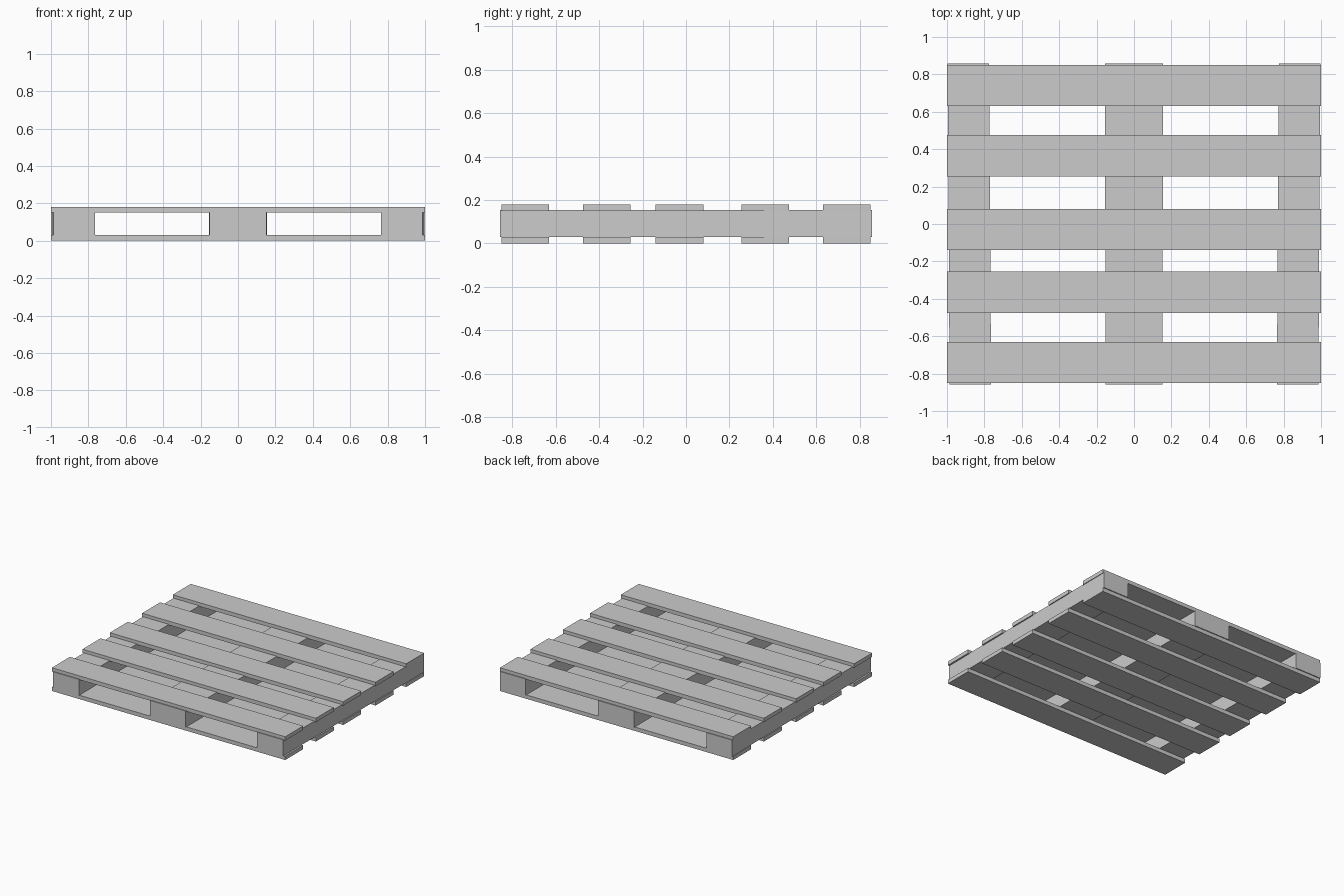
import bpy
import bmesh

cube = bpy.data.objects.get("Cube")
if cube:
    bpy.data.objects.remove(cube, do_unlink=True)

wood = bpy.data.materials.new("weathered_grey")
wood.use_nodes = True
grey = (0.6, 0.6, 0.6, 1)
wood.diffuse_color = grey
wood.node_tree.nodes["Principled BSDF"].inputs["Base Color"].default_value = grey


def plank(name, front, back, y0, y1, z0, z1):
    """Plank whose x range runs from front at y0 to back at y1."""
    bm = bmesh.new()
    rings = []
    for y, (xa, xb) in ((y0, front), (y1, back)):
        corners = ((xa, z0), (xb, z0), (xb, z1), (xa, z1))
        rings.append([bm.verts.new((x, y, z)) for x, z in corners])
    near, far = rings
    bm.faces.new(near)
    bm.faces.new(far[::-1])
    for i in range(4):
        j = (i + 1) % 4
        bm.faces.new((near[j], near[i], far[i], far[j]))
    bmesh.ops.recalc_face_normals(bm, faces=bm.faces)
    mesh = bpy.data.meshes.new(name)
    bm.to_mesh(mesh)
    bm.free()
    mesh.materials.append(wood)
    obj = bpy.data.objects.new(name, mesh)
    bpy.context.collection.objects.link(obj)


# Deck boards, above and below
for i, y in enumerate((-0.74, -0.365, -0.03, 0.365, 0.74)):
    for side, z in (("bottom", 0), ("top", 0.15)):
        plank(f"{side}_board_{i + 1}", (-1, 1), (-1, 1),
              y - 0.11, y + 0.11, z, z + 0.03)

# Stringers, the outer pair slightly splayed
plank("middle_stringer", (-0.152, 0.152), (-0.156, 0.156),
      -0.857, 0.857, 0.03, 0.155)
for side, s in (("right", -1), ("left", 1)):
    plank(f"{side}_stringer", (s * 0.764, s * 0.986), (s * 0.774, s * 0.996),
          -0.857, 0.857, 0.03, 0.155)
